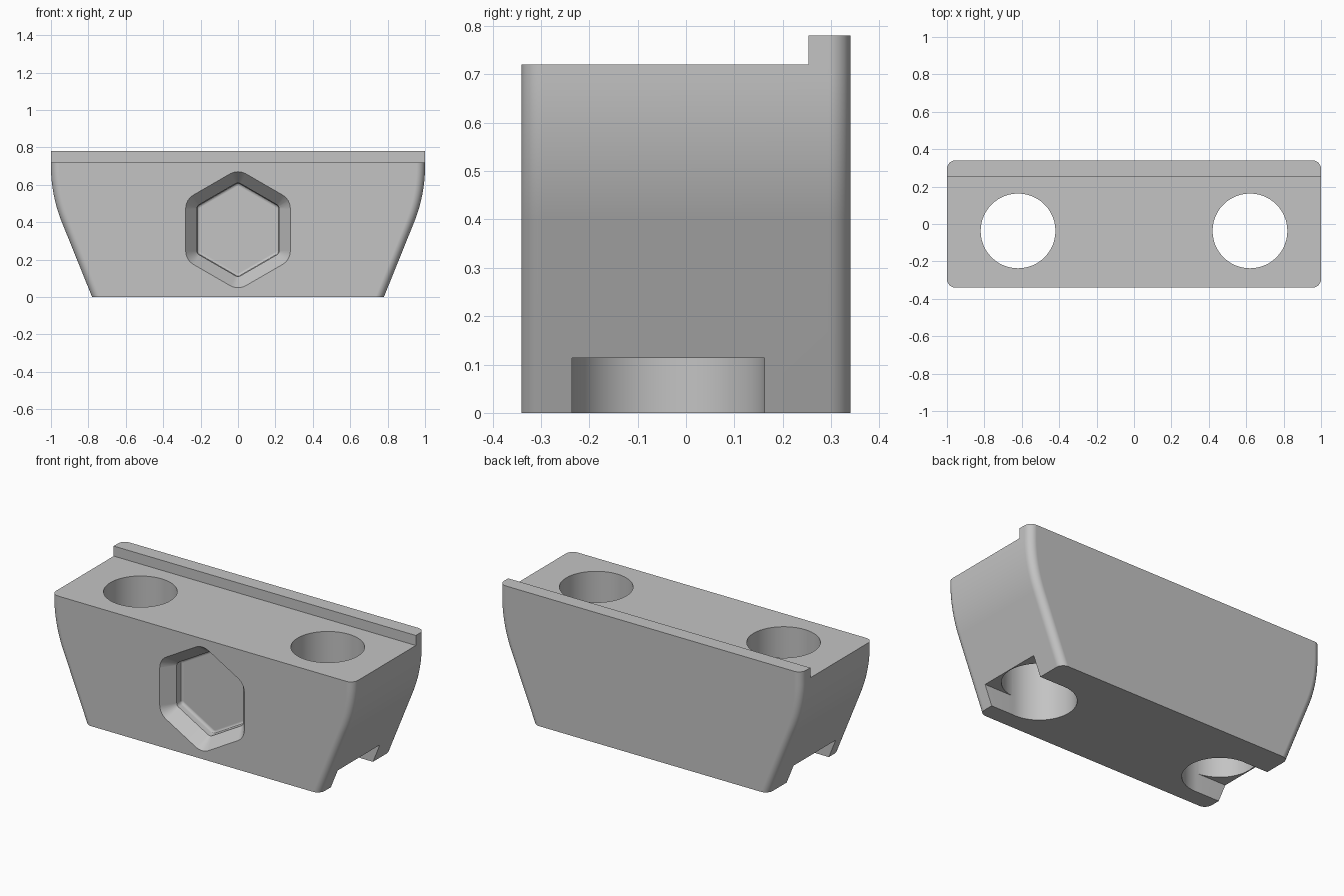
import bpy, bmesh
from math import sin, cos, tan, radians, pi, sqrt
from mathutils import Vector

if "Cube" in bpy.data.objects:
    bpy.data.objects.remove(bpy.data.objects["Cube"])

grey = bpy.data.materials.new("plain grey")
grey.use_nodes = True
colour = (0.55, 0.55, 0.55, 1)
grey.diffuse_color = colour
grey.node_tree.nodes["Principled BSDF"].inputs["Base Color"].default_value = colour


def rounded_polygon(corners, radius, steps=6):
    """Outline with a round arc of the given radius about each corner centre."""
    n = len(corners)
    points = []
    for i, (x, y, middle) in enumerate(corners):
        for s in range(steps + 1):
            a = middle + (s / steps - 0.5) * 2 * pi / n
            points.append((x + radius * cos(a), y + radius * sin(a)))
    return points


def loft(name, rings):
    """Skin a stack of closed rings and cap both ends."""
    bm = bmesh.new()
    rows = [[bm.verts.new(p) for p in ring] for ring in rings]
    n = len(rows[0])
    for low, high in zip(rows, rows[1:]):
        for i in range(n):
            j = (i + 1) % n
            bm.faces.new((low[i], low[j], high[j], high[i]))
    bm.faces.new(rows[0])
    bm.faces.new(rows[-1])
    bmesh.ops.recalc_face_normals(bm, faces=bm.faces)
    mesh = bpy.data.meshes.new(name)
    bm.to_mesh(mesh)
    bm.free()
    mesh.materials.append(grey)
    obj = bpy.data.objects.new(name, mesh)
    bpy.context.collection.objects.link(obj)
    return obj


def box(name, low, high):
    (x0, y0, z0), (x1, y1, z1) = low, high
    plan = [(x0, y0), (x1, y0), (x1, y1), (x0, y1)]
    return loft(name, [[(x, y, z) for x, y in plan] for z in (z0, z1)])


def cut(target, cutter):
    cutter.hide_render = True
    mod = target.modifiers.new("cut", "BOOLEAN")
    mod.operation = "DIFFERENCE"
    mod.solver = "EXACT"
    mod.object = cutter
    bpy.context.view_layer.objects.active = target
    bpy.ops.object.modifier_apply(modifier=mod.name)
    bpy.data.objects.remove(cutter)


# Clamp body: flared ends that bend smoothly to vertical, with rounded corners
DEPTH, TOP, FOOT, CORNER = 0.34, 0.78, 0.78, 0.045
flare, bend = radians(22), 0.8
bend_top = (1 - FOOT) / tan(flare) + bend * tan(flare / 2)
profile = [(FOOT, 0)]
for s in range(13):
    a = flare * (1 - s / 12)
    profile.append((1 - bend * (1 - cos(a)), bend_top - bend * sin(a)))
profile.append((1, TOP))


def body_ring(half_width, z):
    x, y = half_width - CORNER, DEPTH - CORNER
    corners = [(x, y, pi / 4), (-x, y, 3 * pi / 4),
               (-x, -y, 5 * pi / 4), (x, -y, 7 * pi / 4)]
    return [(px, py, z) for px, py in rounded_polygon(corners, CORNER)]


body = loft("clamp_block", [body_ring(w, z) for w, z in profile])

# Step that leaves a thin lip along the back of the top
cut(body, box("lip_step", (-2, -1, 0.72), (2, 0.253, 1)))

# Bolt holes, each with a shallow slot running out of the end of the foot
HOLE_X, HOLE_Y, HOLE_R = 0.62, -0.037, 0.2
for side in (-1, 1):
    inner, outer = sorted((side * HOLE_X, side * 1.5))
    cut(body, box("end_slot", (inner, HOLE_Y - HOLE_R + 0.001, -0.2),
                  (outer, HOLE_Y + HOLE_R - 0.001, 0.113)))
    circle = [(side * HOLE_X + HOLE_R * cos(2 * pi * i / 48),
               HOLE_Y + HOLE_R * sin(2 * pi * i / 48)) for i in range(48)]
    cut(body, loft("bolt_hole", [[(x, y, z) for x, y in circle] for z in (-0.3, 1)]))

# Hexagonal pocket on the front: wide chamfer, short wall, filleted floor
CORE, POCKET_Z = 0.195, 0.36
hexagon = []
for i in range(6):
    a = pi / 2 + i * pi / 3
    reach = CORE * 2 / sqrt(3)
    hexagon.append((reach * cos(a), reach * sin(a), a))


def pocket_ring(depth, apothem):
    return [(x, depth - DEPTH, z + POCKET_Z)
            for x, z in rounded_polygon(hexagon, apothem - CORE)]


steps = [(-0.04, 0.312), (0.075, 0.22), (0.105, 0.22),
         (0.113, 0.217), (0.118, 0.211), (0.12, 0.203)]
cut(body, loft("hex_pocket", [pocket_ring(d, a) for d, a in steps]))

# Smooth the curves, keep the cut edges crisp and the flats flat
bpy.ops.object.select_all(action="DESELECT")
body.select_set(True)
bpy.context.view_layer.objects.active = body
bpy.ops.object.shade_smooth_by_angle(angle=radians(28))
weighted = body.modifiers.new("flat_faces", "WEIGHTED_NORMAL")
weighted.keep_sharp = True
